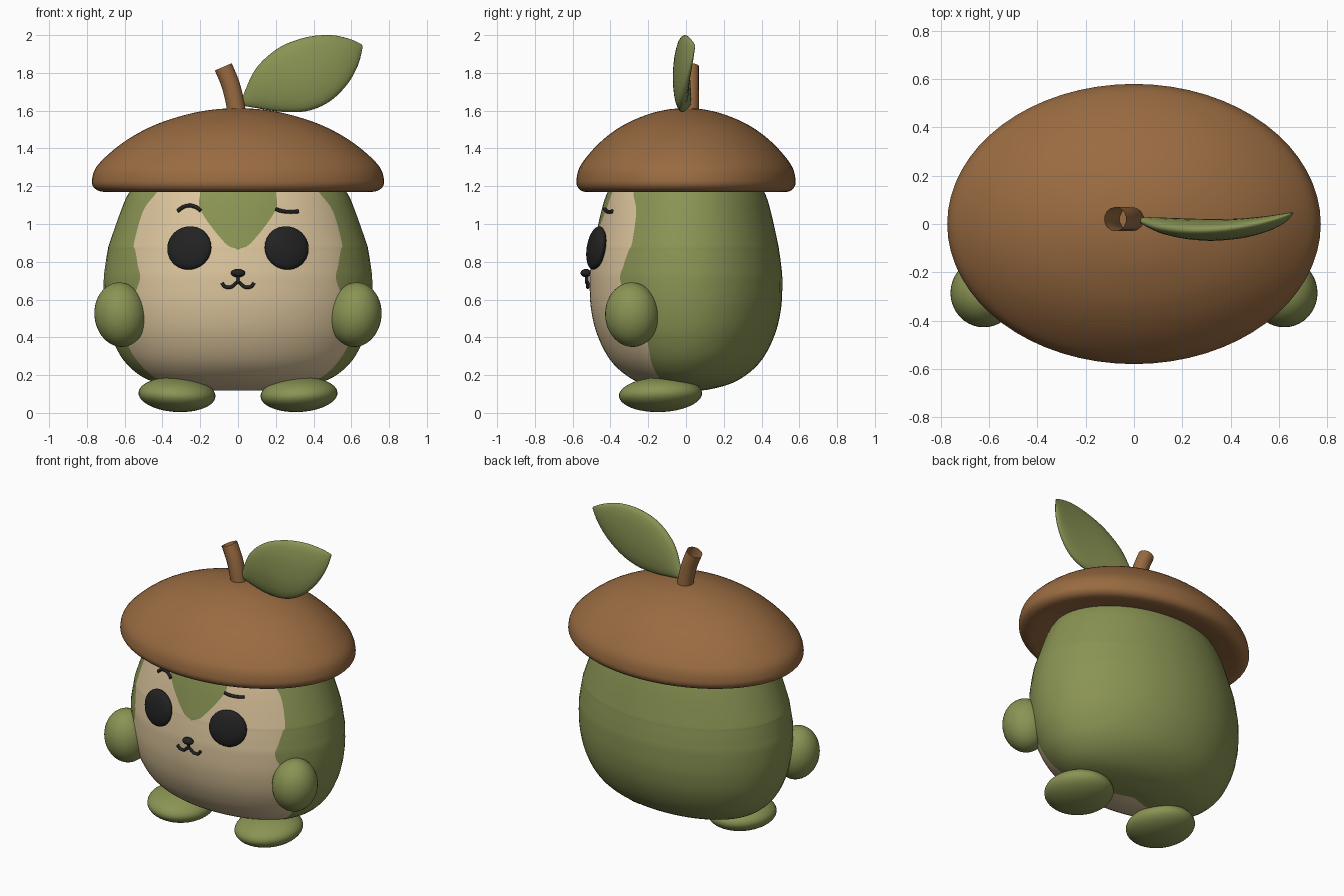
import bpy, bmesh
from math import sin, cos, pi, asin, radians, sqrt

cube = bpy.data.objects.get("Cube")
if cube:
    bpy.data.objects.remove(cube, do_unlink=True)


def material(name, rgb):
    m = bpy.data.materials.new(name)
    m.use_nodes = True
    m.diffuse_color = (*rgb, 1)
    m.node_tree.nodes["Principled BSDF"].inputs["Base Color"].default_value = (*rgb, 1)
    return m


GREEN = material("moss green", (0.255, 0.295, 0.088))
TAN = material("cream tan", (0.72, 0.56, 0.335))
BROWN = material("acorn brown", (0.32, 0.147, 0.053))
BLACK = material("soft black", (0.016, 0.016, 0.017))


def smooth(knots, steps=6):
    """Catmull-Rom samples through tuples of any length."""
    pts = [knots[0], *knots, knots[-1]]
    out = []
    for p0, p1, p2, p3 in zip(pts, pts[1:], pts[2:], pts[3:]):
        for i in range(steps):
            t = i / steps
            out.append(tuple(
                b + t * ((c - a) + t * ((2 * a - 5 * b + 4 * c - d) + t * (3 * b - a - 3 * c + d))) / 2
                for a, b, c, d in zip(p0, p1, p2, p3)))
    return out + [knots[-1]]


def loft(name, rings, mats, column_mats=None):
    """Skin closed rings of points, capping both ends."""
    bm = bmesh.new()
    rows = [[bm.verts.new(p) for p in ring] for ring in rings]
    n = len(rows[0])
    for lower, upper in zip(rows, rows[1:]):
        for j in range(n):
            k = (j + 1) % n
            f = bm.faces.new((lower[j], lower[k], upper[k], upper[j]))
            f.material_index = column_mats[j] if column_mats else 0
    bm.faces.new(rows[0])
    bm.faces.new(rows[-1])
    bmesh.ops.remove_doubles(bm, verts=bm.verts, dist=0.0004)
    bmesh.ops.recalc_face_normals(bm, faces=bm.faces)
    mesh = bpy.data.meshes.new(name)
    bm.to_mesh(mesh)
    bm.free()
    for m in mats:
        mesh.materials.append(m)
    mesh.shade_smooth()
    ob = bpy.data.objects.new(name, mesh)
    bpy.context.collection.objects.link(ob)
    return ob


def ellipsoid(name, centre, radii, mat, rotation=(0, 0, 0)):
    bpy.ops.mesh.primitive_uv_sphere_add(segments=40, ring_count=24, location=centre,
                                         rotation=[radians(r) for r in rotation])
    ob = bpy.context.object
    ob.name = name
    ob.scale = radii
    ob.data.materials.append(mat)
    ob.data.shade_smooth()


def tube(name, points, radius, mat, caps=True):
    curve = bpy.data.curves.new(name, "CURVE")
    curve.dimensions = "3D"
    curve.bevel_depth = radius
    curve.bevel_resolution = 5
    curve.use_fill_caps = caps
    path = smooth(points)
    spline = curve.splines.new("POLY")
    spline.points.add(len(path) - 1)
    for sp, p in zip(spline.points, path):
        sp.co = (*p, 1)
    curve.materials.append(mat)
    ob = bpy.data.objects.new(name, curve)
    bpy.context.collection.objects.link(ob)
    bpy.ops.object.select_all(action="DESELECT")
    ob.select_set(True)
    bpy.context.view_layer.objects.active = ob
    bpy.ops.object.convert(target="MESH")
    bpy.ops.object.shade_smooth_by_angle(angle=radians(50))


# Body: height, half width, half depth, face edge angle, forehead peak half width
BODY = smooth([
    (0.12, 0.01, 0.01, 60, 0), (0.122, 0.2, 0.11, 60, 0), (0.165, 0.45, 0.26, 61, 0),
    (0.26, 0.59, 0.385, 62, 0), (0.4, 0.67, 0.465, 63, 0), (0.55, 0.705, 0.503, 55, 0),
    (0.7, 0.712, 0.51, 47, 0), (0.78, 0.703, 0.504, 49, 0), (0.86, 0.69, 0.493, 52, 0),
    (0.9, 0.68, 0.486, 54, 0.07), (1.07, 0.62, 0.448, 54, 0.197), (1.17, 0.575, 0.415, 48, 0.2),
    (1.3, 0.48, 0.35, 45, 0.2)])


def spread(a, b, n):
    return [a + (b - a) * i / n for i in range(n)]


rings = []
for z, a, b, edge, peak in BODY:
    e = radians(edge)
    w = asin(max(0, peak) / a) if z > 0.86 else 0
    angles = spread(-e, -w, 14) + spread(-w, w, 10) + spread(w, e, 14) + spread(e, 2 * pi - e, 40)
    rings.append([(a * sin(t), -b * cos(t), z) for t in angles])
loft("body", rings, [GREEN, TAN], [1] * 14 + [0] * 10 + [1] * 14 + [0] * 40)


def on_face(x, z, lift=0.006):
    """Point just in front of the body surface."""
    _, a, b, _, _ = min(BODY, key=lambda r: abs(r[0] - z))
    return (x, -b * sqrt(1 - (x / a) ** 2) - lift, z)


# Acorn cap: half width and height, from the hollow underside over the rim to the crown
CAP = smooth([
    (0.02, 1.21), (0.45, 1.2), (0.62, 1.178), (0.71, 1.17), (0.76, 1.19), (0.773, 1.235),
    (0.74, 1.315), (0.61, 1.43), (0.45, 1.52), (0.27, 1.58), (0.12, 1.607), (0.01, 1.612)])
loft("acorn_cap", [[(r * cos(2 * pi * i / 64), 0.75 * r * sin(2 * pi * i / 64), z)
                    for i in range(64)] for r, z in CAP], [BROWN])

# Stem: open bent tube
tube("stem", [(-0.005, 0.02, 1.57), (-0.015, 0.02, 1.64), (-0.04, 0.02, 1.74), (-0.078, 0.02, 1.832)],
     0.05, BROWN, caps=False)

# Leaf: upper edge x, z; lower edge x, z; middle y; half thickness
LEAF = smooth([
    (0.015, 1.635, 0.03, 1.625, 0.02, 0.004), (0.035, 1.7, 0.09, 1.615, 0.008, 0.02),
    (0.1, 1.83, 0.22, 1.595, -0.012, 0.037), (0.22, 1.935, 0.36, 1.597, -0.024, 0.045),
    (0.36, 1.988, 0.48, 1.645, -0.02, 0.042), (0.49, 2.0, 0.575, 1.735, -0.002, 0.033),
    (0.59, 1.98, 0.635, 1.84, 0.022, 0.02), (0.657, 1.95, 0.66, 1.935, 0.045, 0.004)])
rings = []
for ux, uz, lx, lz, y, h in LEAF:
    ring = []
    for i in range(24):
        t = 2 * pi * i / 24
        k = (1 + cos(t)) / 2
        ring.append((lx + (ux - lx) * k, y + h * sin(t), lz + (uz - lz) * k))
    rings.append(ring)
loft("leaf", rings, [GREEN])

# Paired limbs and eyes
for side, s in (("left", 1), ("right", -1)):
    ellipsoid(side + "_arm", (0.622 * s, -0.285, 0.52), (0.138, 0.143, 0.171), GREEN, (3, 6 * s, 0))
    ellipsoid(side + "_foot", (0.323 * s, -0.135, 0.097), (0.204, 0.22, 0.092), GREEN, (2, -3 * s, 0))
    ellipsoid(side + "_eye", (0.258 * s, -0.475, 0.873), (0.121, 0.04, 0.116), BLACK, (-9, 0, 16 * s))

# Nose, mouth and brows
ellipsoid("nose", (0, -0.53, 0.74), (0.038, 0.028, 0.022), BLACK)
tube("lip_line", [on_face(0, z, 0.015) for z in (0.735, 0.71, 0.685)], 0.009, BLACK)
tube("mouth", [on_face(x, z, 0.012) for x, z in (
    (-0.085, 0.688), (-0.068, 0.668), (-0.035, 0.667), (0, 0.692),
    (0.035, 0.667), (0.068, 0.668), (0.085, 0.688))], 0.009, BLACK)
tube("right_brow", [on_face(x, z) for x, z in (
    (-0.32, 1.068), (-0.29, 1.09), (-0.255, 1.098), (-0.22, 1.088), (-0.198, 1.07))], 0.01, BLACK)
tube("left_brow", [on_face(x, z) for x, z in (
    (0.2, 1.079), (0.235, 1.068), (0.28, 1.064), (0.32, 1.067))], 0.01, BLACK)
